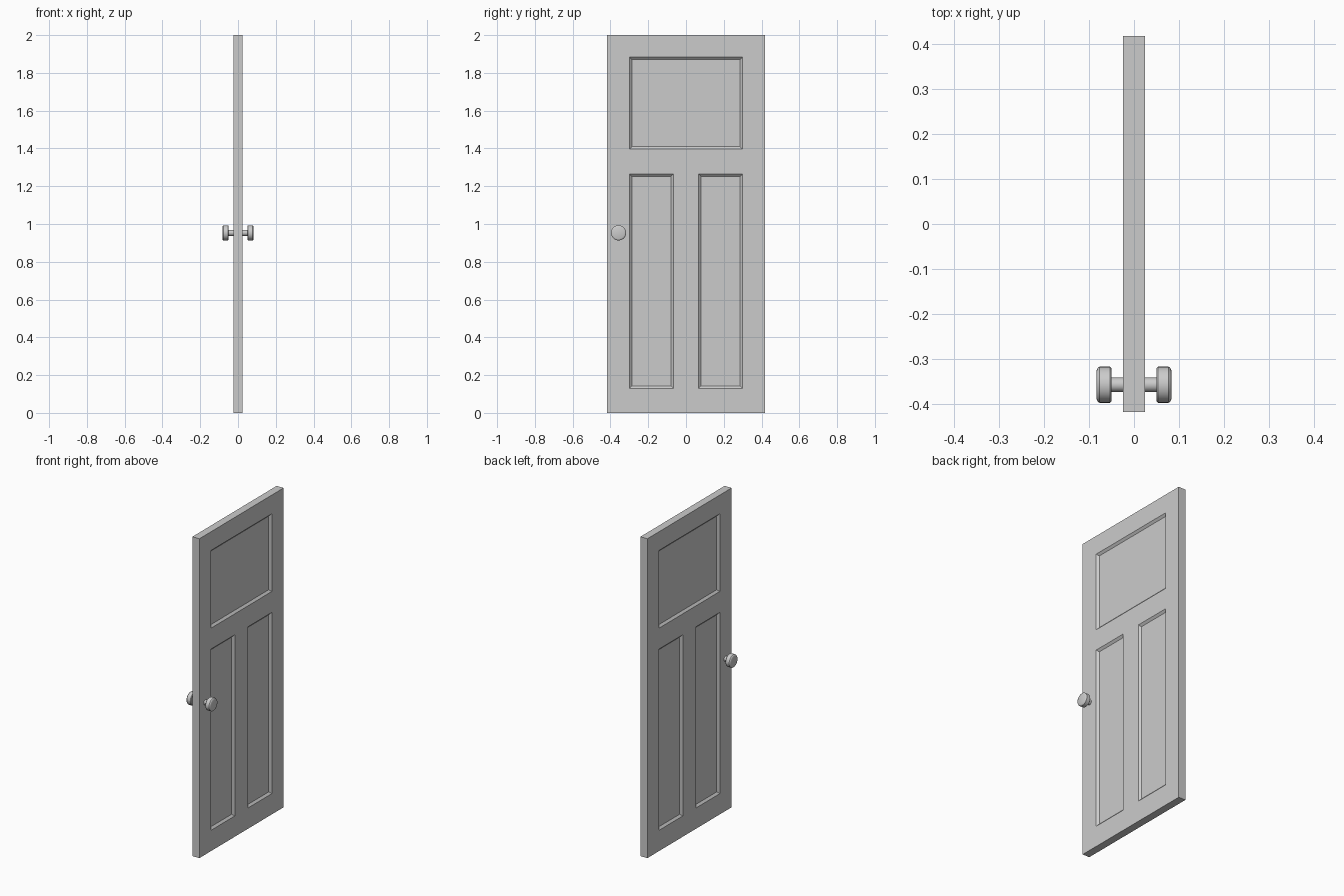
import bpy, bmesh, math
from mathutils import Vector

if "Cube" in bpy.data.objects:
    bpy.data.objects.remove(bpy.data.objects["Cube"])

HALF_T = 0.024                                   # half door thickness
YS = [-0.417, -0.30, -0.066, 0.066, 0.30, 0.417]  # stile lines
ZS = [0.0, 0.13, 1.265, 1.396, 1.883, 2.0]       # rail lines
KNOB_Y, KNOB_Z = -0.357, 0.953


def finish(bm, name):
    mesh = bpy.data.meshes.new(name)
    bm.to_mesh(mesh)
    bm.free()
    obj = bpy.data.objects.new(name, mesh)
    bpy.context.collection.objects.link(obj)
    mirror = obj.modifiers.new("both_sides", 'MIRROR')
    mirror.use_axis = (True, False, False)
    mirror.use_clip = True
    return obj


# Door leaf: one face sheet with sunken panels, sides pulled back to the middle
bm = bmesh.new()
grid = [[bm.verts.new((HALF_T, y, z)) for z in ZS] for y in YS]
cells = {}
for i in range(5):
    for j in range(5):
        cells[i, j] = bm.faces.new((grid[i][j], grid[i + 1][j],
                                    grid[i + 1][j + 1], grid[i][j + 1]))
border = [e for e in bm.edges if e.is_boundary]
top = bmesh.ops.dissolve_faces(bm, faces=[cells[i, 3] for i in (1, 2, 3)])["region"]
panels = [cells[1, 1], cells[3, 1]] + list(top)
bmesh.ops.inset_individual(bm, faces=panels, thickness=0.013, depth=-0.012,
                           use_even_offset=True)
sides = bmesh.ops.extrude_edge_only(bm, edges=border)["geom"]
for v in sides:
    if isinstance(v, bmesh.types.BMVert):
        v.co.x = 0
bmesh.ops.recalc_face_normals(bm, faces=bm.faces)
if min(bm.faces, key=lambda f: -f.calc_area()).normal.x < 0:
    bmesh.ops.reverse_faces(bm, faces=bm.faces)
finish(bm, "door_leaf")

# Door knob: lathed neck and head, mirrored to the other face
profile = [(0.020, 0.016), (0.050, 0.016), (0.050, 0.037), (0.053, 0.040),
           (0.077, 0.040), (0.081, 0.037), (0.083, 0.032), (0.083, 0.0)]
bm = bmesh.new()
verts = [bm.verts.new((x, KNOB_Y, KNOB_Z + r)) for x, r in profile]
edges = [bm.edges.new(pair) for pair in zip(verts, verts[1:])]
bmesh.ops.spin(bm, geom=verts + edges, cent=(0, KNOB_Y, KNOB_Z), axis=(1, 0, 0),
               angle=math.tau, steps=32, use_merge=True)
bmesh.ops.remove_doubles(bm, verts=bm.verts, dist=0.0001)
bmesh.ops.recalc_face_normals(bm, faces=bm.faces)
cap = max(bm.faces, key=lambda f: f.calc_center_median().x)
if cap.normal.x < 0:
    bmesh.ops.reverse_faces(bm, faces=bm.faces)
knob = finish(bm, "door_knob")
bpy.ops.object.select_all(action='DESELECT')
knob.select_set(True)
bpy.context.view_layer.objects.active = knob
bpy.ops.object.shade_smooth_by_angle(angle=math.radians(35))
